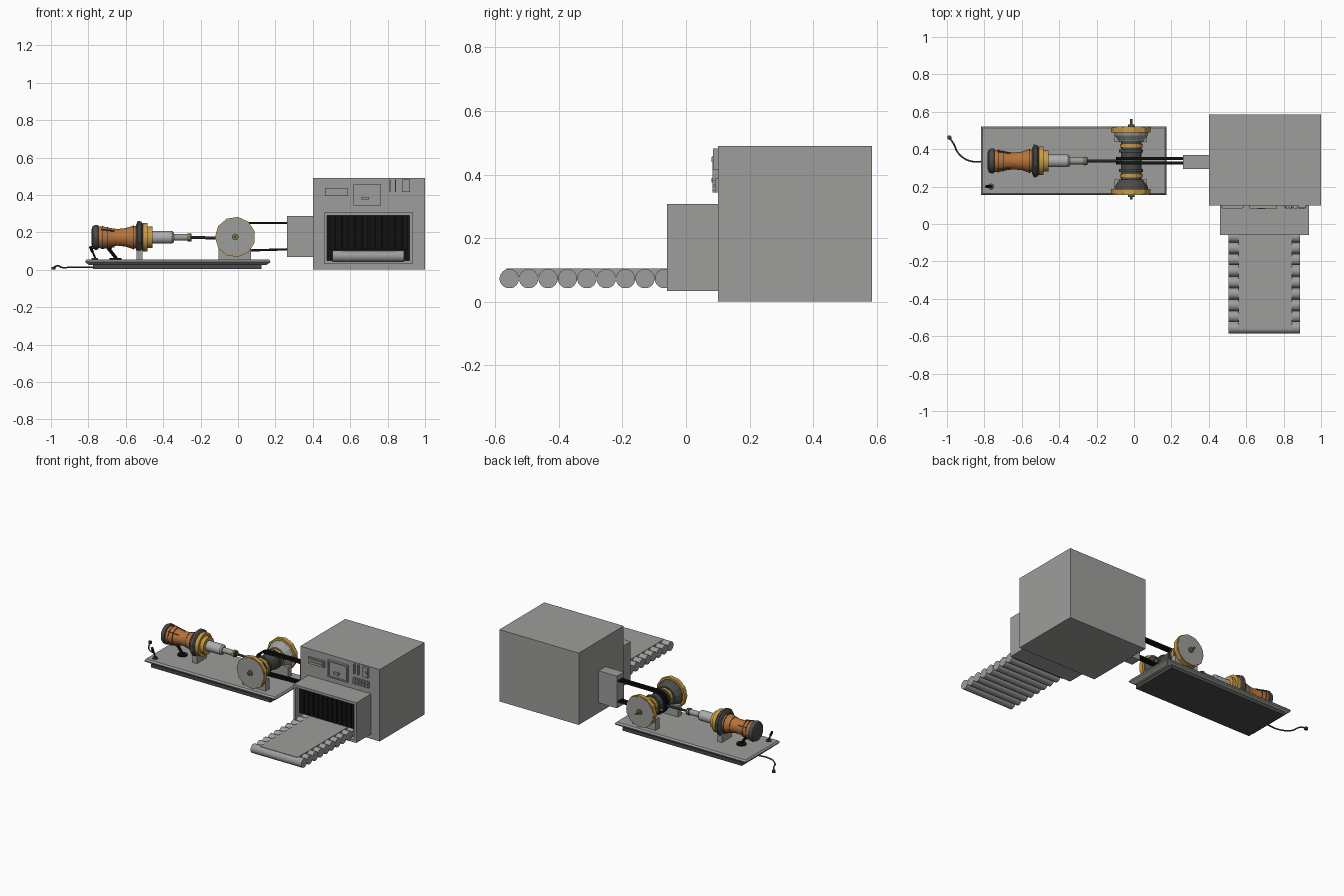
import bpy, bmesh, math
from mathutils import Vector, Matrix

if "Cube" in bpy.data.objects:
    bpy.data.objects.remove(bpy.data.objects["Cube"])


def material(name, rgb):
    m = bpy.data.materials.new(name)
    m.diffuse_color = (*rgb, 1)
    m.use_nodes = True
    m.node_tree.nodes["Principled BSDF"].inputs["Base Color"].default_value = m.diffuse_color
    return m


GREY = material("grey metal", (0.34, 0.34, 0.33))
LIGHT = material("light steel", (0.42, 0.42, 0.42))
DARK = material("dark grey", (0.07, 0.07, 0.068))
BLACK = material("black rubber", (0.006, 0.006, 0.006))
GOLD = material("brass", (0.58, 0.33, 0.055))
ORANGE = material("copper", (0.48, 0.17, 0.04))
OLIVE = material("olive", (0.2, 0.2, 0.06))


def finish(name, bm, mats, smooth=False):
    bmesh.ops.recalc_face_normals(bm, faces=bm.faces)
    me = bpy.data.meshes.new(name)
    bm.to_mesh(me)
    bm.free()
    ob = bpy.data.objects.new(name, me)
    bpy.context.collection.objects.link(ob)
    for m in mats:
        me.materials.append(m)
    if smooth:
        bpy.ops.object.select_all(action='DESELECT')
        ob.select_set(True)
        bpy.context.view_layer.objects.active = ob
        bpy.ops.object.shade_smooth_by_angle(angle=math.radians(35))
    return ob


def box(name, x, y, z, mat):
    bm = bmesh.new()
    bmesh.ops.create_cube(bm, size=1)
    for v in bm.verts:
        v.co = [(b[0] + b[1]) / 2 + c * (b[1] - b[0]) for b, c in zip((x, y, z), v.co)]
    return finish(name, bm, [mat])


def lathe(name, profile, axis, centre, mat, n=20, smooth=True, turn=0.0):
    """Turned solid: profile is (position along axis, radius); centre is the other two coordinates."""
    bm = bmesh.new()
    rings = []
    for t, r in profile:
        ring = []
        for i in range(n):
            a = 2 * math.pi * (i + 0.5) / n + turn
            u, w = centre[0] + r * math.cos(a), centre[1] + r * math.sin(a)
            ring.append(bm.verts.new((t, u, w) if axis == 'X' else (u, t, w) if axis == 'Y' else (u, w, t)))
        rings.append(ring)
    for a, b in zip(rings, rings[1:]):
        for i in range(n):
            j = (i + 1) % n
            bm.faces.new((a[i], a[j], b[j], b[i]))
    bm.faces.new(rings[0])
    bm.faces.new(rings[-1])
    return finish(name, bm, [mat], smooth)


def disc(name, t0, t1, r, axis, centre, mat, **kw):
    return lathe(name, [(t0, r), (t1, r)], axis, centre, mat, **kw)


def rod(name, p, q, r, mat, n=8):
    p, q = Vector(p), Vector(q)
    bm = bmesh.new()
    m = Matrix.Translation((p + q) / 2) @ (q - p).to_track_quat('Z', 'Y').to_matrix().to_4x4()
    bmesh.ops.create_cone(bm, cap_ends=True, segments=n, radius1=r, radius2=r, depth=(q - p).length, matrix=m)
    return finish(name, bm, [mat], True)


# main cabinet and the belt housing on its left
box("cabinet", (0.4, 1.0), (0.1, 0.585), (0, 0.49), GREY)
box("belt_housing", (0.262, 0.4), (0.295, 0.37), (0.068, 0.287), GREY)

# output mouth: hollow frame with a dark interior
bm = bmesh.new()
bmesh.ops.create_cube(bm, size=1)
for v in bm.verts:
    v.co = (0.6975 + v.co.x * 0.475, 0.02 + v.co.y * 0.16, 0.17 + v.co.z * 0.274)
bm.normal_update()
front = min(bm.faces, key=lambda f: f.calc_center_median().y)
bmesh.ops.inset_region(bm, faces=[front], thickness=0.024)
for v in bmesh.ops.extrude_face_region(bm, geom=[front])['geom']:
    if isinstance(v, bmesh.types.BMVert):
        v.co.y += 0.13
bmesh.ops.delete(bm, geom=[front], context='FACES_ONLY') if front.is_valid else None
bm.normal_update()
for f in bm.faces:
    c = f.calc_center_median()
    f.material_index = int(abs(c.x - 0.6975) < 0.22 and abs(c.z - 0.17) < 0.12 and -0.055 < c.y < 0.09)
finish("output_mouth", bm, [GREY, BLACK])

# hanging curtain strips in the mouth
for i in range(12):
    x = 0.487 + i * 0.0355
    box(f"curtain_strip_{i}", (x, x + 0.031), (-0.03, -0.024), (0.107, 0.292), BLACK)

# roller conveyor with belt
for i in range(10):
    disc(f"conveyor_roller_{i}", 0.505, 0.888, 0.0305, 'X', (-0.556 + i * 0.061, 0.0725), GREY)
box("conveyor_belt", (0.56, 0.845), (-0.565, 0.06), (0.07, 0.104), GREY)

# control panel: slot bank, screen, gauges, keypad
box("slot_panel", (0.465, 0.588), (0.088, 0.1), (0.395, 0.438), GREY)
for z in (0.402, 0.419):
    box("slot", (0.474, 0.58), (0.084, 0.09), (z, z + 0.012), GREY)
box("screen", (0.617, 0.765), (0.092, 0.1), (0.344, 0.458), GREY)
for x in (0.617, 0.757):
    box("screen_side", (x, x + 0.008), (0.084, 0.1), (0.344, 0.458), GREY)
for z in (0.344, 0.45):
    box("screen_rail", (0.617, 0.765), (0.084, 0.1), (z, z + 0.008), GREY)
box("screen_knob", (0.66, 0.70), (0.08, 0.1), (0.375, 0.39), GREY)
for x, w in ((0.81, 0.006), (0.84, 0.006), (0.878, 0.042)):
    box("gauge", (x, x + w), (0.085, 0.1), (0.415, 0.482), GREY)
box("gauge_slider", (0.888, 0.91), (0.08, 0.1), (0.44, 0.455), GREY)
box("keypad", (0.803, 0.923), (0.092, 0.1), (0.344, 0.388), GREY)
for i in range(5):
    for j in range(2):
        x, z = 0.807 + i * 0.023, 0.348 + j * 0.02
        box("key", (x, x + 0.018), (0.084, 0.094), (z, z + 0.015), GREY)

# machine bed: dark footing, sloped tray and top plate
box("bed_footing", (-0.775, 0.125), (0.17, 0.505), (0.004, 0.027), DARK)
bm = bmesh.new()
loops = []
for z, d in ((0.024, 0.025), (0.038, 0.002), (0.046, 0.0), (0.056, 0.008)):
    x0, x1, y0, y1 = -0.817 + d, 0.173 - d, 0.155 + d, 0.52 - d
    loops.append([bm.verts.new((x, y, z)) for x, y in ((x0, y0), (x1, y0), (x1, y1), (x0, y1))])
for a, b in zip(loops, loops[1:]):
    for i in range(4):
        bm.faces.new((a[i], a[(i + 1) % 4], b[(i + 1) % 4], b[i]))
bm.faces.new(loops[0])
bm.faces.new(loops[-1])
finish("bed_plate", bm, [GREY])

# flywheel assembly, mirrored about y = 0.338
WX, WZ, MY = -0.015, 0.175, 0.338
C = (WX, WZ)
rod("axle", (WX, 0.13, WZ), (WX, 0.562, WZ), 0.006, OLIVE)
for s in (-1, 1):
    def y(d):
        return MY + s * d
    disc("wheel_rim", y(0.15), y(0.178), 0.108, 'Y', C, GOLD, n=11, smooth=False)
    disc("wheel_face", y(0.17), y(0.182), 0.103, 'Y', C, GREY, n=11, smooth=False, turn=0.25)
    disc("wheel_hub", y(0.18), y(0.194), 0.018, 'Y', C, OLIVE, n=10)
    lathe("wheel_cone", [(y(0.15), 0.093), (y(0.135), 0.09), (y(0.11), 0.07), (y(0.1), 0.065)],
          'Y', C, GREY if s > 0 else DARK, n=14, smooth=False)
    disc("drum_band", y(0.07), y(0.09), 0.062, 'Y', C, GOLD, n=14, smooth=False)
    disc("drum_collar", y(0.045), y(0.06), 0.066, 'Y', C, DARK, n=14, smooth=False)
    box("wheel_bearing", (-0.105, 0.07), sorted((y(0.1), y(0.14))), (0.054, 0.13), GREY)
disc("drum", MY - 0.11, MY + 0.11, 0.056, 'Y', C, DARK, n=14, smooth=False)

# two drive belts running round the drum into the housing
for k, yc in enumerate((0.325, 0.35)):
    bm = bmesh.new()
    outline = [(0.3, 0.11), (0.3, 0.25)]
    outline += [(WX + 0.074 * math.cos(a), WZ + 0.074 * math.sin(a))
                for a in [math.pi / 2 + math.pi * i / 12 for i in range(13)]]
    ctr = [Vector((x, 0, z)) for x, z in outline]
    n = len(ctr)
    rings = []
    for i, p in enumerate(ctr):
        if i < 2:
            d = Vector((0, 0, 1 if i else -1))
        else:
            d = (p - Vector((WX, 0, WZ))).normalized()
        rings.append([bm.verts.new(p + d * o + Vector((0, yc + h, 0)))
                      for o, h in ((-0.006, -0.008), (0.006, -0.008), (0.006, 0.008), (-0.006, 0.008))])
    for i in range(n):
        a, b = rings[i], rings[(i + 1) % n]
        for j in range(4):
            bm.faces.new((a[j], a[(j + 1) % 4], b[(j + 1) % 4], b[j]))
    finish(f"drive_belt_{k}", bm, [BLACK])

# motor and piston along x
P = (0.337, 0.173)
lathe("motor_cap", [(-0.782, 0.045), (-0.776, 0.062), (-0.762, 0.068), (-0.748, 0.066), (-0.744, 0.055)],
      'X', P, DARK)
lathe("motor_body", [(-0.75, 0.058), (-0.725, 0.06), (-0.69, 0.052), (-0.645, 0.045), (-0.6, 0.05),
                     (-0.565, 0.062), (-0.54, 0.06)], 'X', P, ORANGE)
for x, r in ((-0.728, 0.0625), (-0.7, 0.057), (-0.6, 0.0525), (-0.562, 0.0655)):
    disc("motor_wire_band", x, x + 0.005, r, 'X', P, DARK)
for i, a in enumerate((0.6, 2.4, 4.4)):
    o = Vector((0, math.cos(a), math.sin(a)))
    c = Vector((0, *P))
    rod("motor_wire", c + o * 0.062 + Vector((-0.73, 0, 0)), c + o * 0.051 + Vector((-0.66, 0, 0)), 0.004, DARK, 6)
lathe("mount_disc", [(-0.545, 0.07), (-0.535, 0.092), (-0.518, 0.088), (-0.508, 0.075)], 'X', P, DARK,
      n=12, smooth=False)
box("mount_stand", (-0.543, -0.51), (0.285, 0.39), (0.054, 0.16), GREY)
disc("brass_flange_large", -0.509, -0.484, 0.077, 'X', P, GOLD)
disc("brass_flange_small", -0.486, -0.458, 0.058, 'X', P, GOLD)
lathe("piston_sleeve", [(-0.46, 0.034), (-0.352, 0.034), (-0.343, 0.026)], 'X', P, LIGHT)
disc("piston_rod", -0.345, -0.265, 0.018, 'X', P, GREY)
disc("piston_collar", -0.27, -0.248, 0.022, 'X', P, DARK, n=12)
disc("piston_ring", -0.264, -0.258, 0.024, 'X', P, GOLD, n=12)
rod("connecting_rod", (-0.25, 0.337, 0.173), (-0.06, 0.337, 0.168), 0.008, DARK)

# control lever and motor prop
disc("motor_prop_foot", 0.054, 0.064, 0.032, 'Z', (-0.655, 0.337), BLACK, n=12)
rod("motor_prop", (-0.65, 0.337, 0.06), (-0.69, 0.337, 0.11), 0.009, BLACK)
rod("motor_prop_top", (-0.69, 0.337, 0.105), (-0.68, 0.337, 0.14), 0.012, BLACK)
disc("lever_foot", 0.054, 0.062, 0.018, 'Z', (-0.765, 0.2), DARK, n=12)
rod("lever", (-0.762, 0.2, 0.06), (-0.785, 0.2, 0.112), 0.005, BLACK)
rod("lever_grip", (-0.778, 0.2, 0.095), (-0.79, 0.2, 0.125), 0.008, BLACK)

# power cable with plug
cu = bpy.data.curves.new("power_cable", 'CURVE')
cu.dimensions = '3D'
cu.bevel_depth = 0.0045
cu.bevel_resolution = 1
pts = [(-0.77, 0.338, 0.014), (-0.88, 0.338, 0.014), (-0.94, 0.38, 0.012), (-0.965, 0.43, 0.022), (-0.985, 0.46, 0.012)]
sp = cu.splines.new('BEZIER')
sp.bezier_points.add(len(pts) - 1)
for b, p in zip(sp.bezier_points, pts):
    b.co = p
    b.handle_left_type = b.handle_right_type = 'AUTO'
cu.materials.append(DARK)
bpy.context.collection.objects.link(bpy.data.objects.new("power_cable", cu))
disc("cable_plug", 0.0, 0.014, 0.012, 'Z', (-0.987, 0.462), DARK, n=10)
